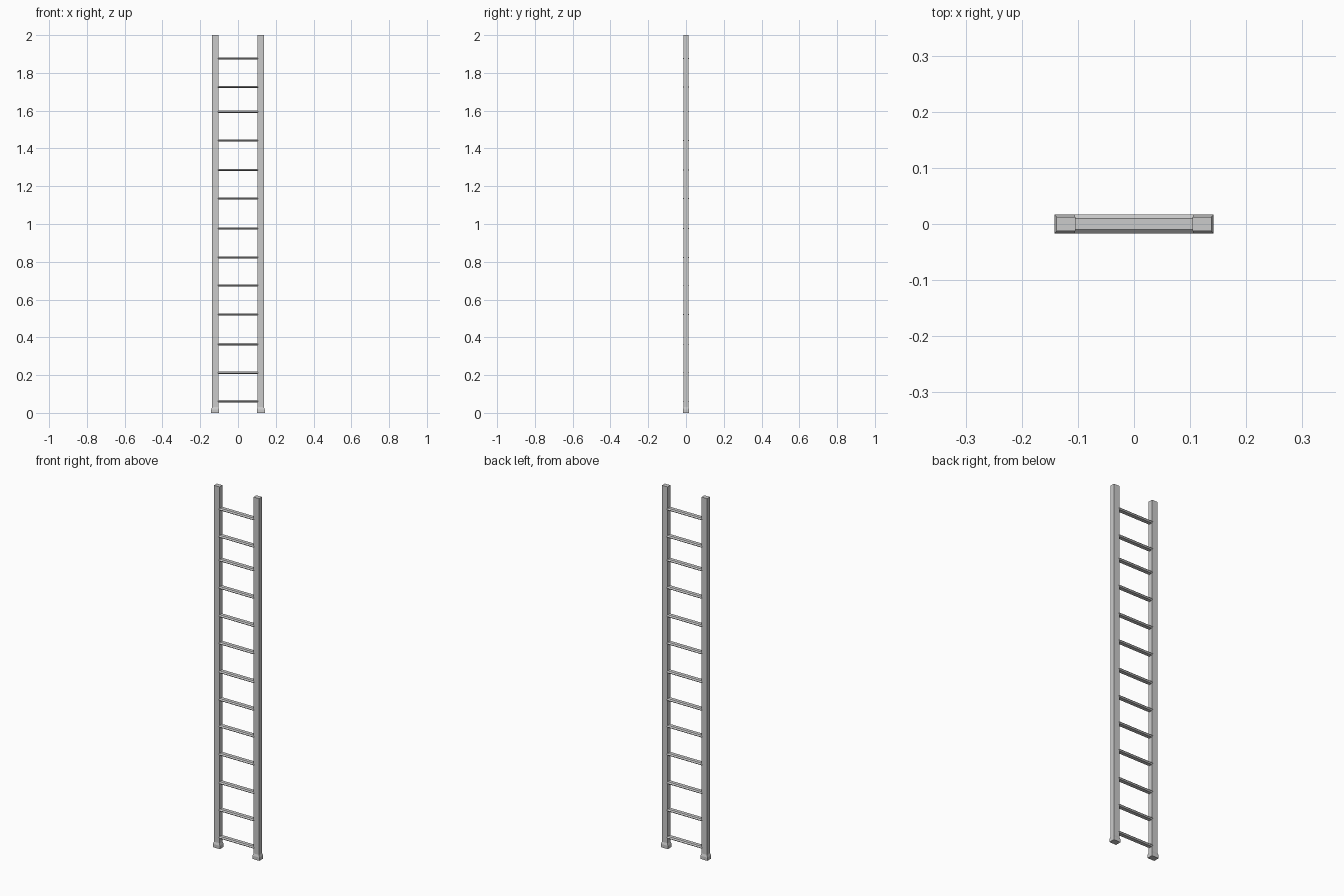
import bpy, bmesh

if "Cube" in bpy.data.objects:
    bpy.data.objects.remove(bpy.data.objects["Cube"])


def mesh_object(name, bm):
    bmesh.ops.recalc_face_normals(bm, faces=bm.faces)
    mesh = bpy.data.meshes.new(name)
    bm.to_mesh(mesh)
    bm.free()
    obj = bpy.data.objects.new(name, mesh)
    bpy.context.collection.objects.link(obj)
    return obj


def loft(name, rings):
    """Skin a list of matching point rings and cap both ends."""
    bm = bmesh.new()
    loops = [[bm.verts.new(p) for p in ring] for ring in rings]
    n = len(loops[0])
    for a, b in zip(loops, loops[1:]):
        for i in range(n):
            j = (i + 1) % n
            bm.faces.new((a[i], a[j], b[j], b[i]))
    bm.faces.new(loops[0])
    bm.faces.new(loops[-1])
    return mesh_object(name, bm)


def rect(cx, hx, hy, z):
    return [(cx - hx, -hy, z), (cx + hx, -hy, z), (cx + hx, hy, z), (cx - hx, hy, z)]


RAIL_X = 0.121

for side, sx in (("left", -1), ("right", 1)):
    cx = sx * RAIL_X
    # Tall side rail
    loft(f"{side}_rail", [rect(cx, 0.017, 0.0125, 0.01), rect(cx, 0.017, 0.0125, 2.0)])
    # Flared foot with sloped shoulder
    loft(f"{side}_foot", [rect(cx, 0.021, 0.0165, 0.0),
                          rect(cx, 0.021, 0.0165, 0.018),
                          rect(cx, 0.017, 0.0125, 0.03)])

# Flat rungs with bevelled front and back edges
RUNG_Z = [0.061, 0.212, 0.363, 0.521, 0.675, 0.823, 0.976,
          1.135, 1.286, 1.442, 1.594, 1.725, 1.876]
PROFILE = [(-0.0165, 0.0), (-0.010, -0.006), (0.010, -0.006),
           (0.0165, 0.0), (0.010, 0.006), (-0.010, 0.006)]
for k, z in enumerate(RUNG_Z, 1):
    loft(f"rung_{k}", [[(x, y, z + dz) for y, dz in PROFILE] for x in (-0.106, 0.106)])
